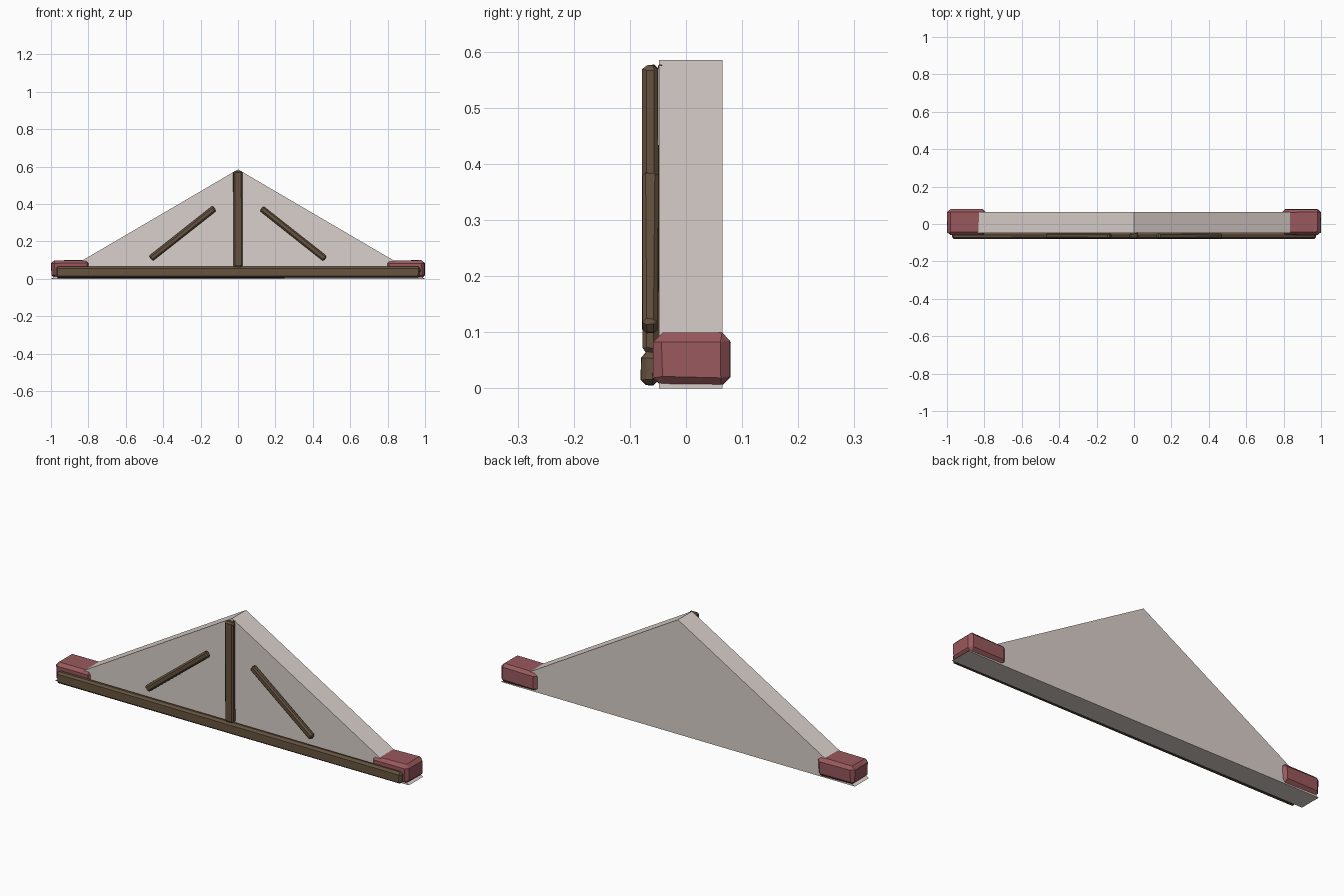
import bpy, bmesh, math, random
from mathutils import Matrix, Vector

if "Cube" in bpy.data.objects:
    bpy.data.objects.remove(bpy.data.objects["Cube"])

random.seed(4)


def material(name, rgb):
    m = bpy.data.materials.new(name)
    m.diffuse_color = (*rgb, 1)
    m.use_nodes = True
    m.node_tree.nodes["Principled BSDF"].inputs["Base Color"].default_value = m.diffuse_color
    return m


PLASTER = material("plaster", (0.70, 0.63, 0.60))
WOOD = material("dark_wood", (0.13, 0.085, 0.05))
RED = material("red_wood", (0.32, 0.10, 0.11))


def finish(bm, name, mat):
    bmesh.ops.recalc_face_normals(bm, faces=bm.faces)
    mesh = bpy.data.meshes.new(name)
    bm.to_mesh(mesh)
    bm.free()
    mesh.materials.append(mat)
    ob = bpy.data.objects.new(name, mesh)
    bpy.context.collection.objects.link(ob)
    return ob


def timber(name, center, size, mat, chamfer, angle=0, jitter=0.0015):
    """Chamfered, slightly uneven block, turned about the y axis."""
    bm = bmesh.new()
    bmesh.ops.create_cube(bm, size=1, matrix=Matrix.Diagonal((*size, 1)))
    bmesh.ops.bevel(bm, geom=bm.edges[:], offset=chamfer, segments=1,
                    affect='EDGES', profile=0.5)
    for v in bm.verts:
        v.co -= Vector([math.copysign(random.uniform(0, jitter * 2), c) for c in v.co])
    bm.transform(Matrix.Translation(center) @ Matrix.Rotation(angle, 4, 'Y'))
    return finish(bm, name, mat)


# Triangular gable panel
bm = bmesh.new()
face = bm.faces.new([bm.verts.new((x, -0.048, z))
                     for x, z in ((-1, 0), (1, 0), (0, 0.585))])
ext = bmesh.ops.extrude_face_region(bm, geom=[face])
bmesh.ops.translate(bm, vec=(0, 0.113, 0),
                    verts=[g for g in ext["geom"] if isinstance(g, bmesh.types.BMVert)])
finish(bm, "gable_panel", PLASTER)

# Bottom beam and king post on the front
timber("bottom_beam", (0, -0.0645, 0.035), (1.95, 0.034, 0.061), WOOD, 0.010)
timber("king_post", (0, -0.0635, 0.32), (0.052, 0.032, 0.515), WOOD, 0.008)
# Small peg at the top of the post
timber("post_peg", (0.012, -0.046, 0.573), (0.012, 0.008, 0.008), WOOD, 0.002, jitter=0)

# Mirrored braces and red end blocks
for side, label in ((-1, "left"), (1, "right")):
    dx, dz = 0.343, -0.271
    timber(label + "_brace", (side * 0.296, -0.064, 0.242),
           (math.hypot(dx, dz), 0.031, 0.036), WOOD, 0.007,
           angle=side * math.atan2(-dz, dx))
    timber(label + "_end_block", (side * 0.896, 0.010, 0.052),
           (0.208, 0.140, 0.097), RED, 0.015, jitter=0.002)
